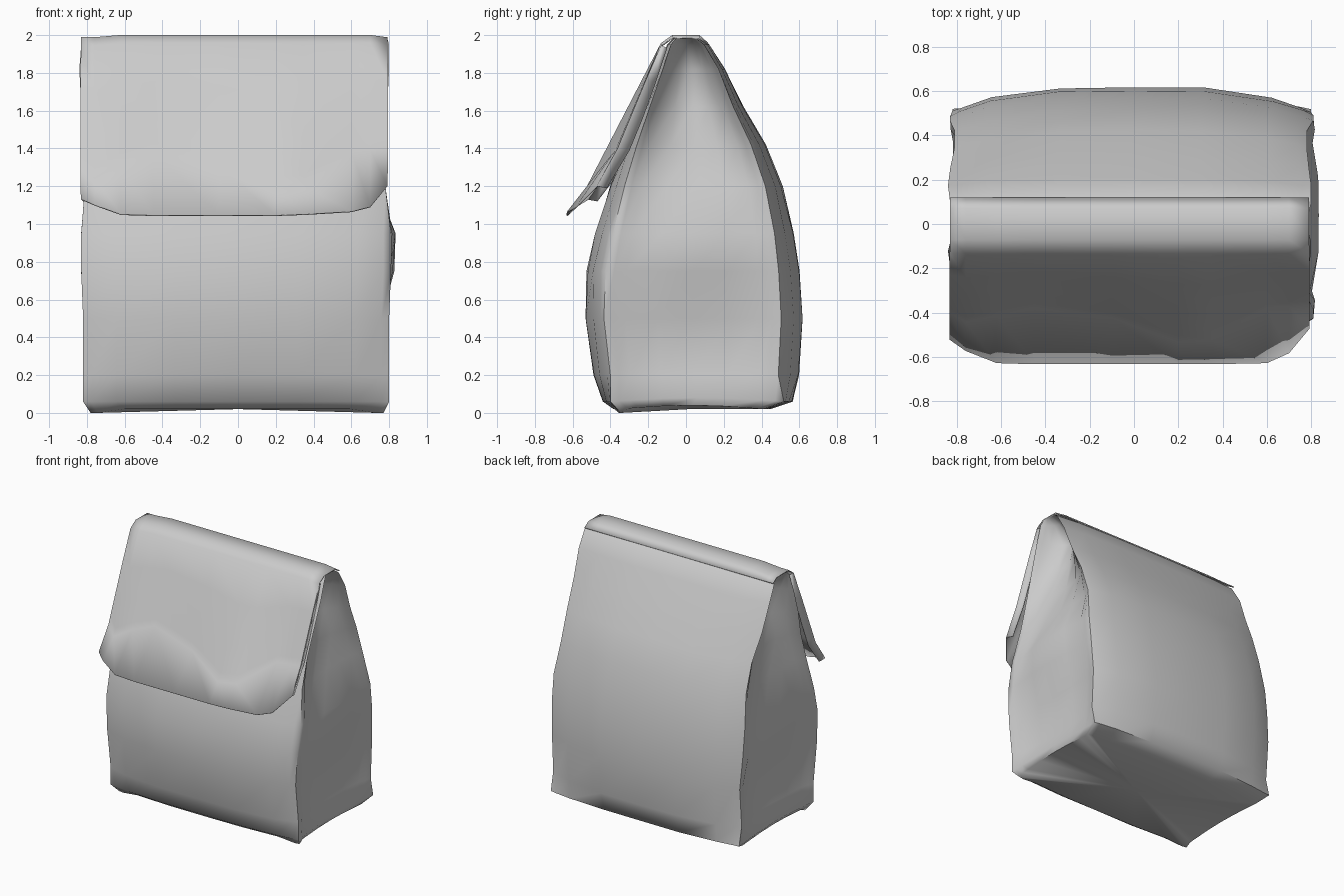
import bpy, bmesh, math, random

if "Cube" in bpy.data.objects:
    bpy.data.objects.remove(bpy.data.objects["Cube"])
random.seed(4)

paper = bpy.data.materials.new("plain grey paper")
paper.diffuse_color = (0.6, 0.6, 0.6, 1)
paper.use_nodes = True
paper.node_tree.nodes["Principled BSDF"].inputs["Base Color"].default_value = paper.diffuse_color


def finish(name, bm, angle):
    bmesh.ops.recalc_face_normals(bm, faces=bm.faces[:])
    mesh = bpy.data.meshes.new(name)
    bm.to_mesh(mesh)
    bm.free()
    mesh.materials.append(paper)
    ob = bpy.data.objects.new(name, mesh)
    bpy.context.collection.objects.link(ob)
    bpy.ops.object.select_all(action='DESELECT')
    ob.select_set(True)
    bpy.context.view_layer.objects.active = ob
    bpy.ops.object.shade_smooth_by_angle(angle=math.radians(angle))
    return ob


# Bag body levels: z, front y, back y, left x, right x, gusset depth
levels = [
    (0.02, -0.38, 0.45, -0.78, 0.77, 0.00),
    (0.06, -0.44, 0.565, -0.82, 0.80, 0.01),
    (0.20, -0.49, 0.595, -0.82, 0.80, 0.03),
    (0.50, -0.53, 0.62, -0.82, 0.80, 0.02),
    (0.75, -0.525, 0.60, -0.83, 0.81, 0.00),
    (0.95, -0.48, 0.57, -0.83, 0.81, 0.00),
    (1.20, -0.40, 0.51, -0.81, 0.78, 0.04),
    (1.42, -0.32, 0.42, -0.81, 0.78, 0.08),
    (1.62, -0.24, 0.305, -0.83, 0.79, 0.13),
    (1.82, -0.155, 0.205, -0.84, 0.80, 0.18),
    (1.95, -0.10, 0.12, -0.83, 0.80, 0.10),
    (1.985, -0.06, 0.06, -0.82, 0.79, 0.00),
]
across = [-1, -0.95, -0.78, -0.4, 0, 0.4, 0.78, 0.95, 1]
along = [0.05, 0.12, 0.30, 0.5, 0.70, 0.88, 0.95]


def ring(z, yf, yb, xl, xr, g):
    """One closed cross-section: bowed front and back, folded-in sides."""
    mid, half = (xl + xr) / 2, (xr - xl) / 2
    wob = lambda s: random.uniform(-s, s)
    bow = (yb - yf) * (0.085 if z > 0.1 else 0.04)
    front = [(mid + half * u, yf + bow * abs(u) ** 4 + wob(0.004), z) for u in across]
    back = [(mid + half * u, yb - bow * 1.15 * abs(u) ** 3.5 + wob(0.004), z) for u in reversed(across)]
    y0, y1 = front[-1][1], back[0][1]

    def side(x, sgn, swell, ts):
        pts = []
        for t in ts:
            s = math.sin(math.pi * t)
            fold = 0.1 < z < 1.9
            edge = min(1, (min(t, 1 - t) - 0.03) / 0.08)
            out = swell * s * max(0, 1 - abs(z - 0.9) / 0.4) - 0.028 * edge * fold - g * s
            out += wob(0.006) * fold
            lift = 0.02 * s if z < 0.1 else 0
            pts.append((x + sgn * out, y0 + (y1 - y0) * t, z + lift))
        return pts

    return front + side(xr, 1, 0.065, along) + back + side(xl, -1, 0.03, along[::-1])


bm = bmesh.new()
rings = [[bm.verts.new(p) for p in ring(*lv)] for lv in levels]
for a, b in zip(rings, rings[1:]):
    for i in range(len(a)):
        j = (i + 1) % len(a)
        bm.faces.new((a[i], a[j], b[j], b[i]))
# Bottom panel, with pointed front corners reaching the ground, and top ridge
base, n = rings[0], len(rings[0])
for v in base:
    if abs(v.co.x) > 0.7 and v.co.y < -0.33:
        v.co.z = 0.0
hub = bm.verts.new((0, 0.02, 0.02))
for i in range(n):
    bm.faces.new((base[(i + 1) % n], base[i], hub))
bm.faces.new(rings[-1])
finish("bag_body", bm, 60)

# Folded-over flap: each column gives x, then the crease and the free edge as (y, z)
columns = [
    (-0.83, (-0.40, 1.30), (-0.52, 1.13)),
    (-0.76, (-0.44, 1.24), (-0.57, 1.10)),
    (-0.62, (-0.41, 1.32), (-0.625, 1.05)),
    (-0.45, (-0.375, 1.38), (-0.63, 1.045)),
    (-0.10, (-0.42, 1.30), (-0.63, 1.045)),
    (0.20, (-0.53, 1.18), (-0.63, 1.045)),
    (0.35, (-0.52, 1.20), (-0.63, 1.05)),
    (0.60, (-0.38, 1.38), (-0.625, 1.065)),
    (0.70, (-0.37, 1.39), (-0.58, 1.09)),
    (0.79, (-0.36, 1.40), (-0.47, 1.20)),
]
bm = bmesh.new()
strips = []
for x, crease, edge in columns:
    end = 0.012 if abs(x) > 0.75 else 0
    pts = [(0.117, 1.954), (0.07, 1.996 - end), (-0.07, 1.997 - end), (-0.13, 1.955 - end)]
    for t in (0.35, 0.7, 0.92):
        pts.append((-0.13 + (crease[0] + 0.13) * t, 1.955 + (crease[1] - 1.955) * t))
    pts += [crease, edge]
    strips.append([bm.verts.new((x, y, z)) for y, z in pts])
for a, b in zip(strips, strips[1:]):
    for i in range(len(a) - 1):
        bm.faces.new((a[i], b[i], b[i + 1], a[i + 1]))

# Flap side hems that fold back to the bag
for strip, s in ((strips[0], 1), (strips[-1], -1)):
    hem = [bm.verts.new((v.co.x + s * 0.015, v.co.y + d, v.co.z - 0.01))
           for v, d in zip(strip[3:], (0.03, 0.05, 0.06, 0.06, 0.06, 0.05))]
    for i in range(len(hem) - 1):
        bm.faces.new((strip[3 + i], strip[4 + i], hem[i + 1], hem[i]))
flap = finish("folded_flap", bm, 50)
thick = flap.modifiers.new("paper thickness", 'SOLIDIFY')
thick.thickness = 0.008
thick.offset = 0
